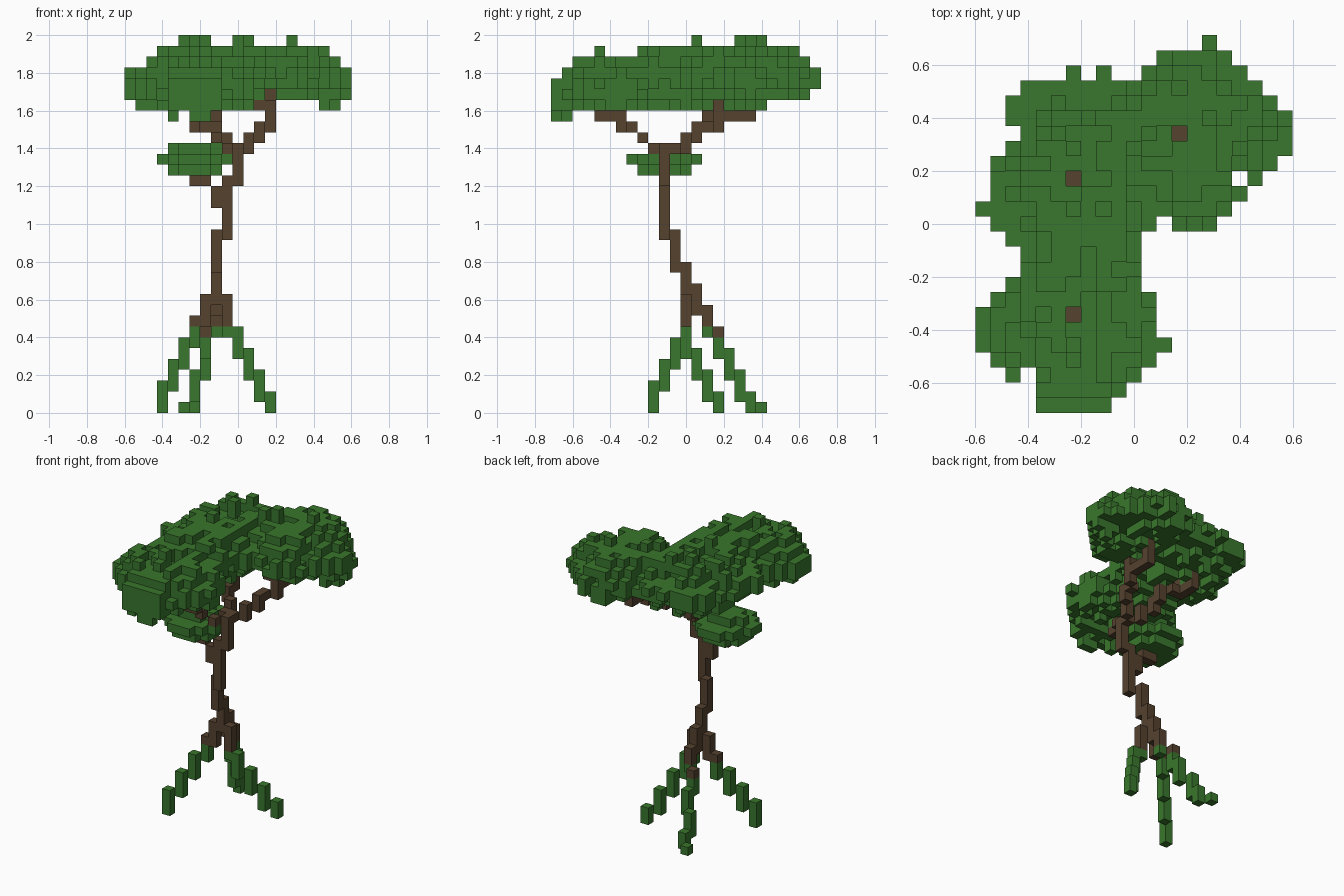
import bpy
import bmesh
import random
from mathutils import Vector

cube = bpy.data.objects.get("Cube")
if cube:
    bpy.data.objects.remove(cube, do_unlink=True)

random.seed(11)
SIZE = 2 / 35            # edge of one block
NX, NY, NZ = 21, 25, 35  # blocks along each axis


def make_material(name, colour):
    mat = bpy.data.materials.new(name)
    mat.use_nodes = True
    mat.diffuse_color = colour
    mat.node_tree.nodes["Principled BSDF"].inputs["Base Color"].default_value = colour
    return mat


GREEN = make_material("leaf green", (0.041, 0.183, 0.026, 1))
BROWN = make_material("bark brown", (0.09, 0.054, 0.028, 1))

AXES = [Vector(a) for a in ((1, 0, 0), (0, 1, 0), (0, 0, 1))]


def build_blocks(name, cells, material):
    """Make one mesh of the outer faces of a set of grid cells."""
    bm = bmesh.new()
    for cell in sorted(cells):
        centre = Vector((cell[0] - NX // 2, cell[1] - NY // 2, cell[2] + 0.5))
        for a in range(3):
            for sign in (-1, 1):
                neighbour = list(cell)
                neighbour[a] += sign
                if tuple(neighbour) in cells:
                    continue
                n = AXES[a] * sign / 2
                u = AXES[(a + 1) % 3] / 2
                v = AXES[(a + 2) % 3] / 2 * sign
                corners = (-u - v, u - v, u + v, v - u)
                bm.faces.new([bm.verts.new((centre + n + c) * SIZE) for c in corners])
    bmesh.ops.remove_doubles(bm, verts=bm.verts, dist=SIZE / 100)
    mesh = bpy.data.meshes.new(name)
    bm.to_mesh(mesh)
    bm.free()
    mesh.materials.append(material)
    obj = bpy.data.objects.new(name, mesh)
    bpy.context.collection.objects.link(obj)
    return obj


def columns(*specs):
    """Cells of upright columns given as x, y, lowest and highest level."""
    return {(x, y, k) for x, y, low, high in specs for k in range(max(low, 0), high + 1)}


# Stilt roots, stepping up towards the trunk
front_root = columns(*[(3 + n, 9 + n, 2 * n, 2 * n + 2) for n in range(3)], (6, 12, 6, 7))
side_root = columns(*[(13 - n, 15 - n, 2 * n - 1, 2 * n + 1) for n in range(4)], (9, 12, 7, 7))
back_root = columns((5, 19, 0, 0), (6, 18, 0, 1), (6, 17, 1, 3), (7, 16, 3, 5),
                    (7, 15, 5, 6), (8, 14, 7, 7))
build_blocks("front_root", front_root, GREEN)
build_blocks("side_root", side_root, GREEN)
build_blocks("back_root", back_root, GREEN)

# Trunk with its flared foot
trunk = columns((6, 12, 8, 8), (7, 12, 8, 10), (9, 12, 8, 10), (7, 15, 7, 7), (8, 14, 8, 9),
                (8, 13, 9, 11), (8, 12, 10, 13), (8, 11, 13, 16), (9, 10, 16, 20),
                (8, 10, 19, 20), (10, 10, 21, 24))
build_blocks("trunk", trunk, BROWN)

# Branches
branches = {
    "back_left_branch": columns((10, 11, 24, 24), (11, 12, 24, 25), (12, 13, 25, 26),
                                (12, 14, 26, 26), (13, 15, 26, 28), (12, 15, 28, 28),
                                (13, 16, 27, 27), (13, 17, 27, 27), (13, 18, 27, 29)),
    "back_right_branch": columns((9, 11, 24, 24), (9, 12, 24, 25), (8, 13, 25, 26),
                                 (8, 14, 26, 27), (7, 15, 27, 27), (6, 15, 27, 28),
                                 (6, 16, 27, 27), (6, 17, 27, 28)),
    "front_branch": columns((9, 9, 24, 24), (8, 8, 25, 25), (8, 7, 26, 26), (7, 7, 26, 26),
                            (6, 6, 26, 27), (6, 5, 27, 27), (6, 4, 27, 27)),
    "low_branch": columns((9, 10, 21, 21), (7, 10, 21, 21), (6, 10, 21, 21)),
}
for name, cells in branches.items():
    build_blocks(name, cells, BROWN)
wood = trunk.union(*branches.values())

# Main canopy lobes: cut-off diamonds in plan that thicken inwards by one block a step
# centre x, y / reach in x, y / rim levels low, high / lowest, highest level
LOBES = [((6, 5), (6, 5), (29, 30), (28, 32)),
         ((6.5, 11), (3.5, 4), (30, 32), (28, 33)),
         ((6, 14), (5, 5), (30, 31), (28, 33)),
         ((7, 18), (5, 3), (30, 31), (28, 33)),
         ((14, 18), (6, 6), (30, 31), (29, 33))]
SPREAD = 7
# Notches in the rim
NOTCHES = ((13, 24), (14, 24), (12, 5), (12, 6), (3, 2), (2, 18), (17, 15))


def lobe_span(x, y, lobe):
    """Lowest and highest leaf level of a lobe over one spot, or None outside it."""
    (cx, cy), (rx, ry), rim, limit = lobe
    dx, dy = abs(x - cx), abs(y - cy)
    inset = int(min(SPREAD - dx - dy, rx - dx, ry - dy) + 1) - 1
    if inset < 0:
        return None
    return max(rim[0] - inset, limit[0]), min(rim[1] + inset, limit[1])


leaves = set()
for x in range(NX):
    for y in range(NY):
        spans = [s for s in (lobe_span(x, y, lobe) for lobe in LOBES) if s]
        if not spans or (x, y) in NOTCHES:
            continue
        low = min(s[0] for s in spans)
        high = max(s[1] for s in spans)
        # Ragged top and underside
        if high - low > 2:
            high += random.choice((-1, 0, 0, 0))
            low += random.choice((0, 0, 1, 1))
        leaves |= columns((x, y, low, high))


# Ragged sides: drop some outermost blocks
def is_side(x, y, z):
    steps = ((1, 0), (-1, 0), (0, 1), (0, -1))
    return any((x + i, y + j, z) not in leaves for i, j in steps)


leaves -= {c for c in sorted(leaves) if is_side(*c) and random.random() < 0.2}

# Single leaf blocks that stand out from the rim, top and underside
leaves |= columns((15, 24, 31, 31), (0, 13, 30, 31), (12, 4, 30, 30), (20, 18, 29, 31),
                  (6, 22, 31, 31), (8, 22, 31, 31), (5, 18, 33, 34), (6, 17, 33, 34),
                  (7, 19, 33, 34), (10, 17, 33, 34), (11, 18, 33, 34), (6, 13, 33, 34),
                  (15, 19, 33, 34), (6, 4, 32, 33), (4, 1, 27, 28), (18, 17, 28, 29),
                  (19, 18, 28, 29), (2, 11, 30, 31))
# Flat front of the front lobe
leaves |= columns(*[(x, 0, 27 + (x not in (6, 7)), 30) for x in range(4, 9)])

# Open shafts over the branch tips
shafts = ((13, 18), (6, 15), (6, 6))
leaves = {c for c in leaves if c[:2] not in shafts} - wood
build_blocks("canopy", leaves, GREEN)

# Small low cluster: wide middle layer, smaller layers above and below
low_leaves = set()
for level, rx, ry in ((22, 2.4, 2.6), (23, 3.2, 3.2), (24, 2.4, 1.4)):
    for x in range(3, 10):
        for y in range(7, 14):
            if ((x - 6) / rx) ** 2 + ((y - 10) / ry) ** 2 < 1 + random.uniform(-0.1, 0.1):
                low_leaves.add((x, y, level))
build_blocks("low_leaf_cluster", low_leaves - wood, GREEN)
